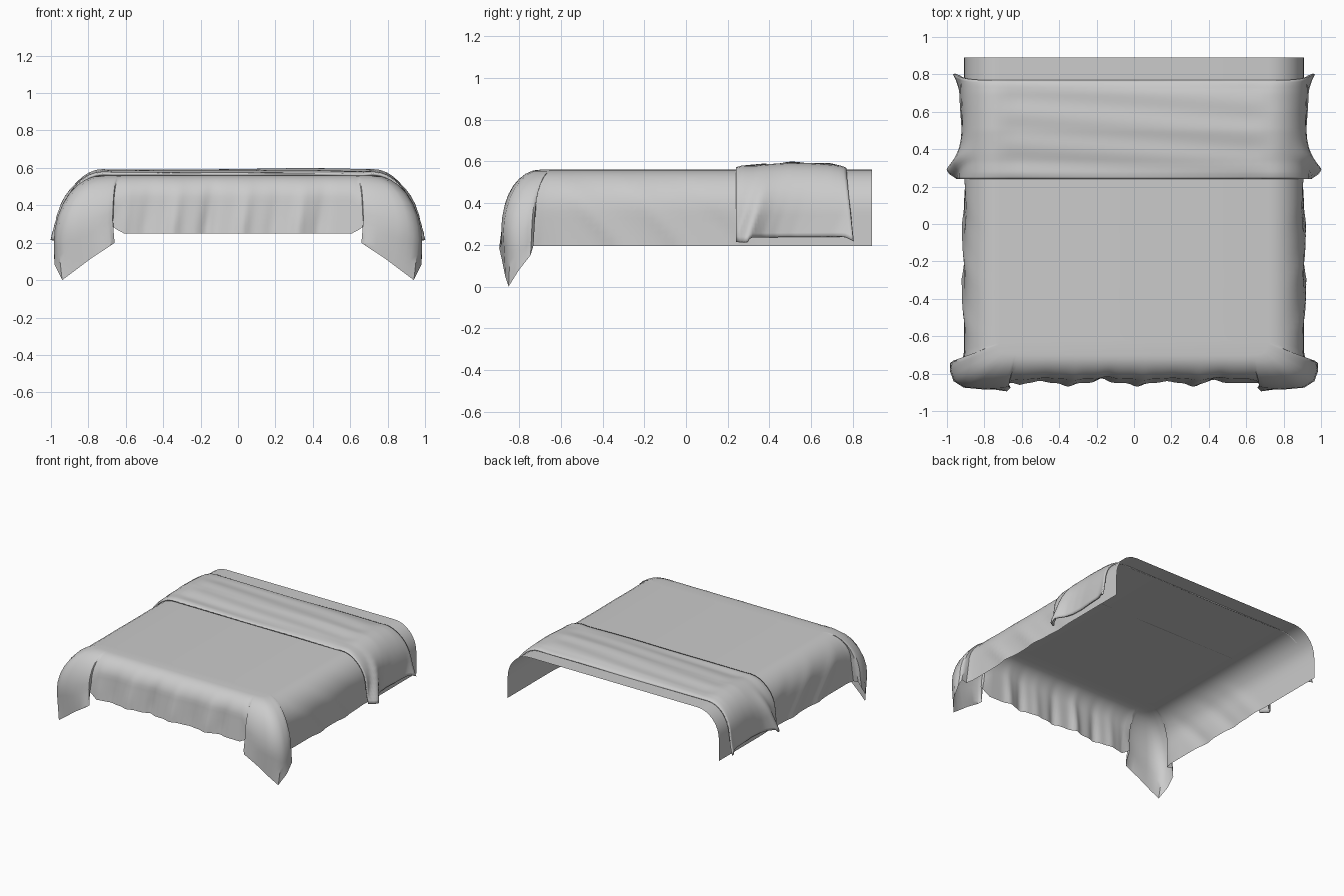
import bpy, bmesh, math
from mathutils import Vector

if "Cube" in bpy.data.objects:
    bpy.data.objects.remove(bpy.data.objects["Cube"])

cloth = bpy.data.materials.new("grey cloth")
cloth.use_nodes = True
cloth.diffuse_color = (0.6, 0.6, 0.6, 1)
cloth.node_tree.nodes["Principled BSDF"].inputs["Base Color"].default_value = (0.6, 0.6, 0.6, 1)

TOP = 0.56


def finish(name, bm):
    bmesh.ops.recalc_face_normals(bm, faces=bm.faces)
    mesh = bpy.data.meshes.new(name)
    bm.to_mesh(mesh)
    bm.free()
    obj = bpy.data.objects.new(name, mesh)
    bpy.context.collection.objects.link(obj)
    mesh.materials.append(cloth)
    bpy.ops.object.select_all(action="DESELECT")
    obj.select_set(True)
    bpy.context.view_layer.objects.active = obj
    bpy.ops.object.shade_smooth_by_angle(angle=math.radians(40))
    return obj


def skin(bm, columns):
    """Join neighbouring columns of points with quads."""
    grid = [[bm.verts.new(p) for p in col] for col in columns]
    for a, b in zip(grid, grid[1:]):
        for i in range(len(a) - 1):
            bm.faces.new((a[i], a[i + 1], b[i + 1], b[i]))
    return grid


def bump(d, width):
    return math.exp(-(d / width) ** 2)


def lookup(keys, t):
    if t <= keys[0][0]:
        return keys[0][1]
    for (a, va), (b, vb) in zip(keys, keys[1:]):
        if t <= b:
            return va + (vb - va) * (t - a) / (b - a)
    return keys[-1][1]


# Bedspread: stations hold rim point, bend point, bend height, hem point
side = ((0.72, -0.62), (0.905, -0.67), 0.36, (0.908, -0.68, 0.195))
corner = [
    side,
    ((0.72, -0.63), (0.91, -0.72), 0.36, (0.92, -0.735, 0.195)),
    ((0.72, -0.64), (0.95, -0.725), 0.30, (0.965, -0.73, 0.2)),
    ((0.72, -0.65), (0.975, -0.74), 0.24, (0.985, -0.745, 0.15)),
    ((0.715, -0.66), (0.985, -0.78), 0.2, (0.98, -0.80, 0.08)),
    ((0.70, -0.68), (0.965, -0.84), 0.22, (0.94, -0.85, 0.0)),
    ((0.69, -0.69), (0.91, -0.875), 0.25, (0.88, -0.865, 0.045)),
    ((0.67, -0.70), (0.80, -0.885), 0.27, (0.78, -0.88, 0.12)),
    ((0.65, -0.70), (0.70, -0.88), 0.30, (0.68, -0.895, 0.185)),
    ((0.64, -0.70), (0.67, -0.87), 0.32, (0.66, -0.875, 0.2)),
    ((0.63, -0.70), (0.665, -0.845), 0.36, (0.675, -0.85, 0.29)),
    ((0.61, -0.70), (0.62, -0.83), 0.42, (0.62, -0.85, 0.25)),
]


def mix(a, b, t):
    return tuple(p + (q - p) * t for p, q in zip(a, b))


stations = []
for i in range(46):
    y = 0.89 + (side[0][1] - 0.89) * i / 46
    stations.append(((0.72, y), (0.905, y), 0.36, (0.908, y, 0.195)))
for a, b in zip(corner, corner[1:]):
    for t in (0, 0.5):
        stations.append((mix(a[0], b[0], t), mix(a[1], b[1], t),
                         a[2] + (b[2] - a[2]) * t, mix(a[3], b[3], t)))
for i in range(32):
    x = 0.61 * (1 - i / 31)
    stations.append(((x, -0.70), (x, -0.83), 0.42, (x, -0.85, 0.25)))


def hang(st, mirror):
    """One strand of cloth from the flat top, over the edge, to the hem."""
    rim, bend, zb, hem = st
    pts = []
    for k in range(9):
        a = k / 8 * math.pi / 2
        s = math.sin(a)
        pts.append(Vector((rim[0] + (bend[0] - rim[0]) * s, rim[1] + (bend[1] - rim[1]) * s,
                           zb + (TOP - zb) * math.cos(a))))
    low = pts[-1].copy()
    for k in range(1, 6):
        pts.append(low.lerp(Vector(hem), k / 5))
    for p in pts:
        p.x *= mirror
        drop = min(1, max(0, (TOP - p.z) / 0.25))
        if abs(p.x) < 0.64:  # creases in the front drop
            for c, amp in ((-0.6, 0.012), (-0.48, -0.012), (-0.33, 0.02), (-0.15, -0.025),
                           (0.04, 0.02), (0.2, -0.01), (0.34, 0.02), (0.45, -0.018)):
                p.y -= amp * drop * bump(p.x - c - 0.15 * (p.z - 0.4), 0.035)
        elif p.y > -0.66:  # slanting folds in the side drops
            for c, amp in ((-0.4, 0.014), (-0.1, 0.012), (0.15, -0.008)):
                p.x += mirror * amp * drop * bump(p.y - c + 0.9 * (p.z - 0.3), 0.06)
    return pts


columns = [hang(s, 1) for s in stations] + [hang(s, -1) for s in reversed(stations[:-1])]
bm = bmesh.new()
grid = skin(bm, columns)
bm.faces.new([col[0] for col in grid])
finish("bedspread", bm)

# Folded-back band: outward flare of its hanging ends, by depth
flare = [(0.24, 0.03), (0.27, 0.075), (0.295, 0.085), (0.32, 0.06), (0.36, 0.03), (0.42, 0.01),
         (0.5, 0.004), (0.6, 0.012), (0.7, 0.018), (0.75, 0.04), (0.77, 0.05)]
lift = [(0.24, 0.012), (0.27, 0.021), (0.33, 0.021), (0.38, 0.026), (0.5, 0.034),
        (0.6, 0.032), (0.7, 0.026), (0.75, 0.018), (0.77, 0.008)]
hem = [(0.24, 0.215), (0.295, 0.215), (0.31, 0.235), (0.74, 0.24), (0.77, 0.22)]


def half_section(y, mirror):
    pts = []
    up = lookup(lift, y)
    bottom = lookup(hem, y)
    for i in range(14):  # top
        x = 0.72 * i / 14
        ripple = 0.003 * math.sin(38 * y + 3 * x * mirror)
        swell = 0.006 * bump(x * mirror - 0.35, 0.3)
        pts.append(Vector((x, y, TOP + up + ripple + swell - 0.004)))
    for i in range(9):  # rounded shoulder
        a = i / 8 * math.pi / 2
        pts.append(Vector((0.72 + 0.198 * math.sin(a), y, 0.36 + (0.2 + up) * math.cos(a))))
    for i in range(1, 7):  # hanging end
        pts.append(Vector((0.918, y, 0.36 + (bottom - 0.36) * i / 6)))
    for p in pts:
        drop = min(1, max(0, (0.54 - p.z) / 0.32))
        p.x += drop * lookup(flare, y - 0.1 * max(0, p.z - 0.22) / 0.3)
        p.y += 0.03 * drop * max(0, (y - 0.68) / 0.09)
        p.x *= mirror
    return pts


bm = bmesh.new()
rows = []
for j in range(41):
    y = 0.24 + 0.53 * j / 40
    rows.append(half_section(y, -1)[:0:-1] + half_section(y, 1))
skin(bm, rows)
band = finish("folded_band", bm)
thick = band.modifiers.new("cloth thickness", "SOLIDIFY")
thick.thickness = 0.012
thick.offset = -1
